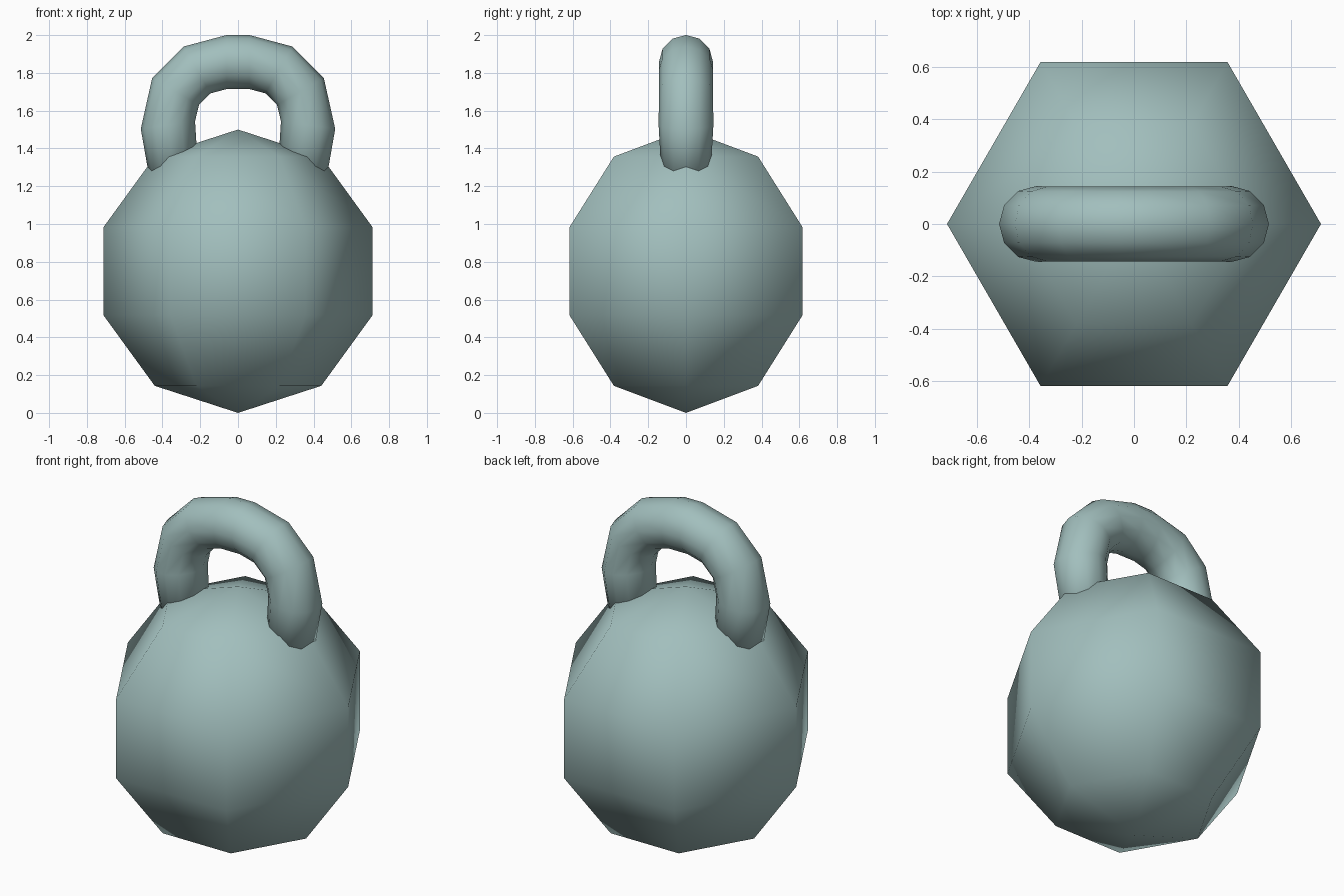
import bpy, bmesh
from math import sin, cos, pi, radians
from mathutils import Vector

if "Cube" in bpy.data.objects:
    bpy.data.objects.remove(bpy.data.objects["Cube"])

metal = bpy.data.materials.new("grey_green_iron")
metal.use_nodes = True
colour = (0.36, 0.52, 0.51, 1)
metal.diffuse_color = colour
metal.node_tree.nodes["Principled BSDF"].inputs["Base Color"].default_value = colour


def finish(bm, name):
    bmesh.ops.recalc_face_normals(bm, faces=bm.faces)
    for face in bm.faces:
        face.smooth = True
    mesh = bpy.data.meshes.new(name)
    bm.to_mesh(mesh)
    bm.free()
    mesh.materials.append(metal)
    obj = bpy.data.objects.new(name, mesh)
    bpy.context.collection.objects.link(obj)
    return obj


# Weight: faceted ball, corners of the hexagon on the x axis
R = 0.75
bm = bmesh.new()
profile = [bm.verts.new((R * sin(i * pi / 5), 0, R + R * cos(i * pi / 5))) for i in range(6)]
edges = [bm.edges.new(pair) for pair in zip(profile, profile[1:])]
bmesh.ops.spin(bm, geom=profile + edges, cent=(0, 0, 0), axis=(0, 0, 1),
               angle=2 * pi, steps=6, use_duplicate=False)
bmesh.ops.remove_doubles(bm, verts=bm.verts, dist=0.001)
finish(bm, "weight_ball")

# Handle: tube rings as (centre x, centre z, tilt, radius) along the left half
TUBE, BEND, SIDES = 0.143, 0.3125, 12
half = [(0.335, 1.22, -9, 0.128), (0.371, 1.524, -8, 0.145)]
for a in (30, 60, 90):
    half.append((0.06 + BEND * cos(radians(a)), 1.545 + BEND * sin(radians(a)), a, TUBE))
path = half + [(-x, z, 180 - a, r) for x, z, a, r in reversed(half)]

bm = bmesh.new()
rings = []
for x, z, a, r in path:
    out = Vector((cos(radians(a)), 0, sin(radians(a))))
    rings.append([bm.verts.new(Vector((x, 0, z)) + out * r * cos(2 * pi * k / SIDES)
                               + Vector((0, r * sin(2 * pi * k / SIDES), 0)))
                  for k in range(SIDES)])
for r0, r1 in zip(rings, rings[1:]):
    for k in range(SIDES):
        n = (k + 1) % SIDES
        bm.faces.new((r0[k], r0[n], r1[n], r1[k]))
for ring in (rings[0], rings[-1]):
    bm.faces.new(ring)
finish(bm, "handle")
